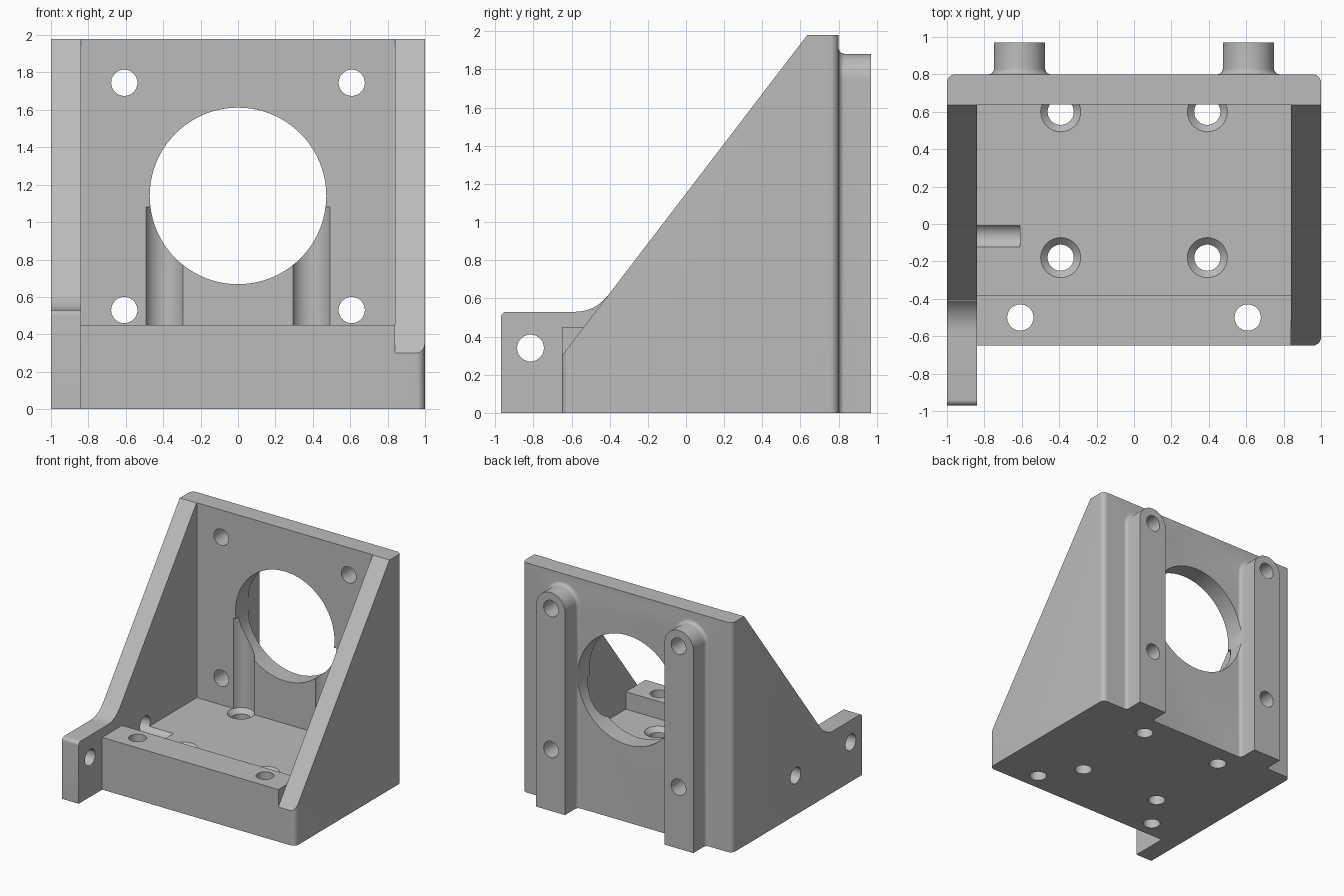
import bpy
import bmesh
from math import sin, cos, pi, radians, sqrt
from mathutils import Vector

cube = bpy.data.objects.get("Cube")
if cube:
    bpy.data.objects.remove(cube, do_unlink=True)

grey = bpy.data.materials.new("plain grey")
grey.use_nodes = True
colour = (0.5, 0.5, 0.5, 1)
grey.diffuse_color = colour
grey.node_tree.nodes["Principled BSDF"].inputs["Base Color"].default_value = colour


def loft(name, rings):
    """Solid skinned through rings of equal point count, capped at both ends."""
    bm = bmesh.new()
    rows = [[bm.verts.new(p) for p in ring] for ring in rings]
    n = len(rows[0])
    for a, b in zip(rows, rows[1:]):
        for i in range(n):
            j = (i + 1) % n
            bm.faces.new((a[i], a[j], b[j], b[i]))
    bm.faces.new(rows[0])
    bm.faces.new(rows[-1])
    bmesh.ops.recalc_face_normals(bm, faces=bm.faces)
    mesh = bpy.data.meshes.new(name)
    bm.to_mesh(mesh)
    bm.free()
    mesh.materials.append(grey)
    obj = bpy.data.objects.new(name, mesh)
    bpy.context.collection.objects.link(obj)
    return obj


def side_prism(name, profile, x0, x1):
    """Extrude a (y, z) profile along x."""
    return loft(name, [[(x, y, z) for y, z in profile] for x in (x0, x1)])


def box(name, x0, x1, y0, y1, z0, z1):
    return side_prism(name, [(y0, z0), (y1, z0), (y1, z1), (y0, z1)], x0, x1)


def turned(name, centre, axis, steps, sides=48):
    """Round solid along an axis; steps are (distance along axis, radius)."""
    rings = []
    for t, r in steps:
        ring = []
        for i in range(sides):
            a = 2 * pi * i / sides
            p = Vector(centre)
            p[axis] = t
            p[(axis + 1) % 3] += r * cos(a)
            p[(axis + 2) % 3] += r * sin(a)
            ring.append(p)
        rings.append(ring)
    return loft(name, rings)


def arc(cy, cz, r, start, end, n=12):
    angles = [radians(start + (end - start) * i / n) for i in range(n + 1)]
    return [(cy + r * cos(a), cz + r * sin(a)) for a in angles]


def combine(target, tool, operation):
    mod = target.modifiers.new(operation.lower(), 'BOOLEAN')
    mod.operation = operation
    mod.solver = 'EXACT'
    mod.object = tool
    bpy.ops.object.select_all(action='DESELECT')
    bpy.context.view_layer.objects.active = target
    target.select_set(True)
    bpy.ops.object.modifier_apply(modifier=mod.name)
    bpy.data.objects.remove(tool, do_unlink=True)


# Body: triangular side outline with rounded upright corners
outline = [(-0.65, 0), (0.8, 0), (0.8, 1.98), (0.635, 1.98), (-0.65, 0.3)]
bracket = side_prism("motor_bracket", outline, -1, 1)
bm = bmesh.new()
bm.from_mesh(bracket.data)
corners = []
for e in bm.edges:
    a, b = e.verts
    upright = abs(a.co.z - b.co.z) > 0.1 and (a.co - b.co).xy.length < 0.001
    if upright and (a.co.y > 0 or a.co.x > 0):
        corners.append(e)
bmesh.ops.bevel(bm, geom=corners, offset=0.045, segments=8, profile=0.5,
                affect='EDGES')
bm.to_mesh(bracket.data)
bm.free()

# Pocket leaves the floor, two side walls and the back wall
combine(bracket, box("pocket", -0.84, 0.84, -1, 0.64, 0.3, 2.3), 'DIFFERENCE')

# Raised front bar
combine(bracket, box("front_bar", -0.84, 0.84, -0.65, -0.38, 0.1, 0.45), 'UNION')

# Mounting tab blending into the right side wall
tab = [(-0.97, 0), (-0.3, 0), (-0.3, 0.65)]
tab += arc(-0.58, 0.74, 0.21, -37.3, -90)
tab += arc(-0.94, 0.5, 0.03, 90, 180, 6)
combine(bracket, side_prism("side_tab", tab, -1, -0.84), 'UNION')


# Rear rails with round tops and a filleted foot
def rail_ring(cx, y, w):
    top = arc(cx, 1.745, w, 0, 180, 32)
    return [(cx - w, y, 0), (cx + w, y, 0)] + [(x, y, z) for x, z in top]


fillet = 0.03
for side in (-1, 1):
    cx = side * 0.612
    rings = [rail_ring(cx, 0.72, 0.137 + fillet)]
    for i in range(7):
        a = radians(15 * i)
        rings.append(rail_ring(cx, 0.8 + fillet * (1 - cos(a)),
                               0.137 + fillet * (1 - sin(a))))
    rings.append(rail_ring(cx, 0.97, 0.137))
    combine(bracket, loft("rear_rail", rings), 'UNION')

# Large bore in the back wall
cutters = [turned("bore", (0, 0, 1.14), 1, [(0.4, 0.472), (1.2, 0.472)], 96)]

hole = 0.07
wide = 0.107
for side in (-1, 1):
    # Rail holes
    for z in (0.53, 1.745):
        cutters.append(turned("rail_hole", (side * 0.608, 0, z), 1,
                              [(0.4, hole), (1.2, hole)]))
    # Front bar holes
    cutters.append(turned("bar_hole", (side * 0.608, -0.5, 0), 2,
                          [(-0.2, hole), (0.7, hole)]))
    # Countersunk floor holes; the rear pair also grooves the back wall
    for y in (-0.18, 0.6):
        cutters.append(turned("floor_hole", (side * 0.392, y, 0), 2,
                              [(-0.2, hole), (0.263, hole), (0.3, wide),
                               (1.08, wide)]))

# Cross holes through the tab and the side wall
cutters.append(turned("tab_hole", (0, -0.815, 0.34), 0,
                      [(-1.2, hole), (-0.7, hole)]))
cutters.append(turned("side_hole", (0, -0.065, 0.34), 0,
                      [(-1.2, hole), (-0.61, hole)]))
for cutter in cutters:
    combine(bracket, cutter, 'DIFFERENCE')

bpy.ops.object.select_all(action='DESELECT')
bpy.context.view_layer.objects.active = bracket
bracket.select_set(True)
bpy.ops.object.shade_smooth_by_angle(angle=radians(30))
